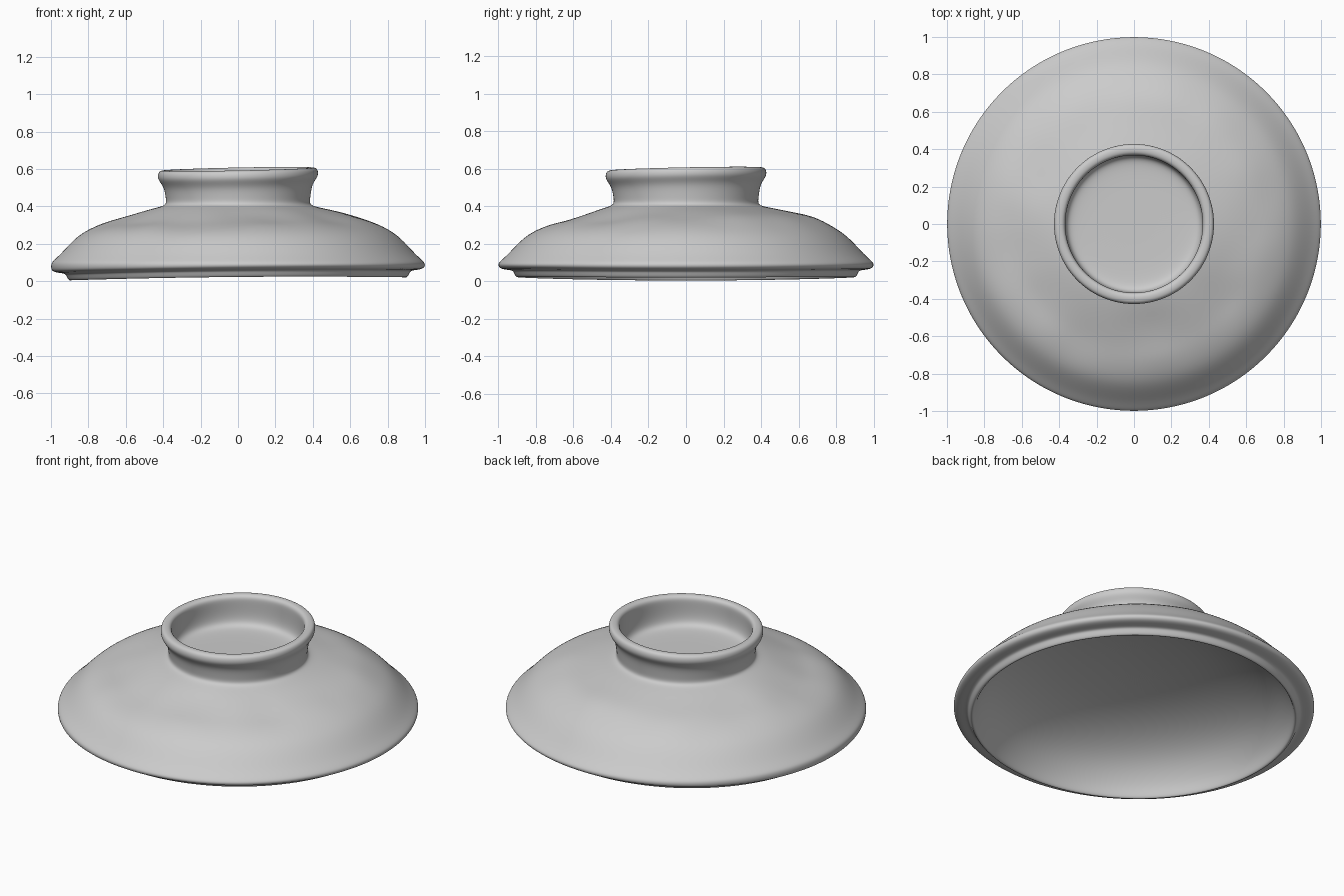
import bpy, bmesh, math
from mathutils import Vector, noise

if "Cube" in bpy.data.objects:
    bpy.data.objects.remove(bpy.data.objects["Cube"])

SEG = 96

# Lid cross-section (radius, height): foot well, foot ring, dome, rim, lip, hollow underside
profile = [
    (0.20, 0.412), (0.31, 0.415), (0.35, 0.425), (0.366, 0.45), (0.37, 0.50), (0.367, 0.56),
    (0.368, 0.585), (0.382, 0.60), (0.412, 0.60), (0.427, 0.588), (0.43, 0.558),
    (0.415, 0.535), (0.395, 0.505), (0.387, 0.45), (0.383, 0.42), (0.395, 0.402),
    (0.45, 0.39), (0.55, 0.361), (0.65, 0.333), (0.72, 0.312), (0.79, 0.282), (0.85, 0.246),
    (0.90, 0.198), (0.95, 0.143), (0.985, 0.112), (1.0, 0.096), (1.0, 0.076), (0.988, 0.063),
    (0.96, 0.057), (0.925, 0.054), (0.918, 0.042), (0.91, 0.024), (0.90, 0.015),
    (0.888, 0.021), (0.878, 0.05), (0.85, 0.105), (0.78, 0.19), (0.65, 0.27),
    (0.45, 0.335), (0.20, 0.365),
]


def hand_thrown(r, z, a, outer):
    """Place a profile point at angle a with the uneven warps of fired clay."""
    x, y = r * math.cos(a), r * math.sin(a)
    # foot leans slightly, rim and lower lip sag at the left and right
    if z > 0.5:
        z += 0.02 * (x + y)
    if r > 0.88 and z < 0.08:
        z += 0.008 * math.cos(a) - 0.005 * math.cos(2 * a)
    # dome is fuller at the back and right, with shallow dents
    if outer:
        w = math.exp(-((r - 0.65) / 0.14) ** 2)
        z += w * (0.006 * math.cos(a) + 0.017 * math.sin(a))
        z += 0.014 * w * noise.noise(Vector((x * 4, y * 4, 0.4)))
    return x, y, z


bm = bmesh.new()
rings = []
for i, (r, z) in enumerate(profile):
    outer = 16 <= i <= 23
    rings.append([bm.verts.new(hand_thrown(r, z, 2 * math.pi * k / SEG, outer))
                  for k in range(SEG)])
for lo, hi in zip(rings, rings[1:]):
    for k in range(SEG):
        n = (k + 1) % SEG
        bm.faces.new((lo[k], hi[k], hi[n], lo[n]))

# Close the well floor and the underside at the axis
for ring, z in ((rings[0], 0.412), (rings[-1], 0.372)):
    c = bm.verts.new((0, 0, z))
    for k in range(SEG):
        bm.faces.new((ring[k], ring[(k + 1) % SEG], c))
bmesh.ops.recalc_face_normals(bm, faces=bm.faces)

mesh = bpy.data.meshes.new("bowl_lid")
bm.to_mesh(mesh)
bm.free()
lid = bpy.data.objects.new("bowl_lid", mesh)
bpy.context.collection.objects.link(lid)
for p in mesh.polygons:
    p.use_smooth = True
sub = lid.modifiers.new("Smooth", 'SUBSURF')
sub.levels = sub.render_levels = 2
